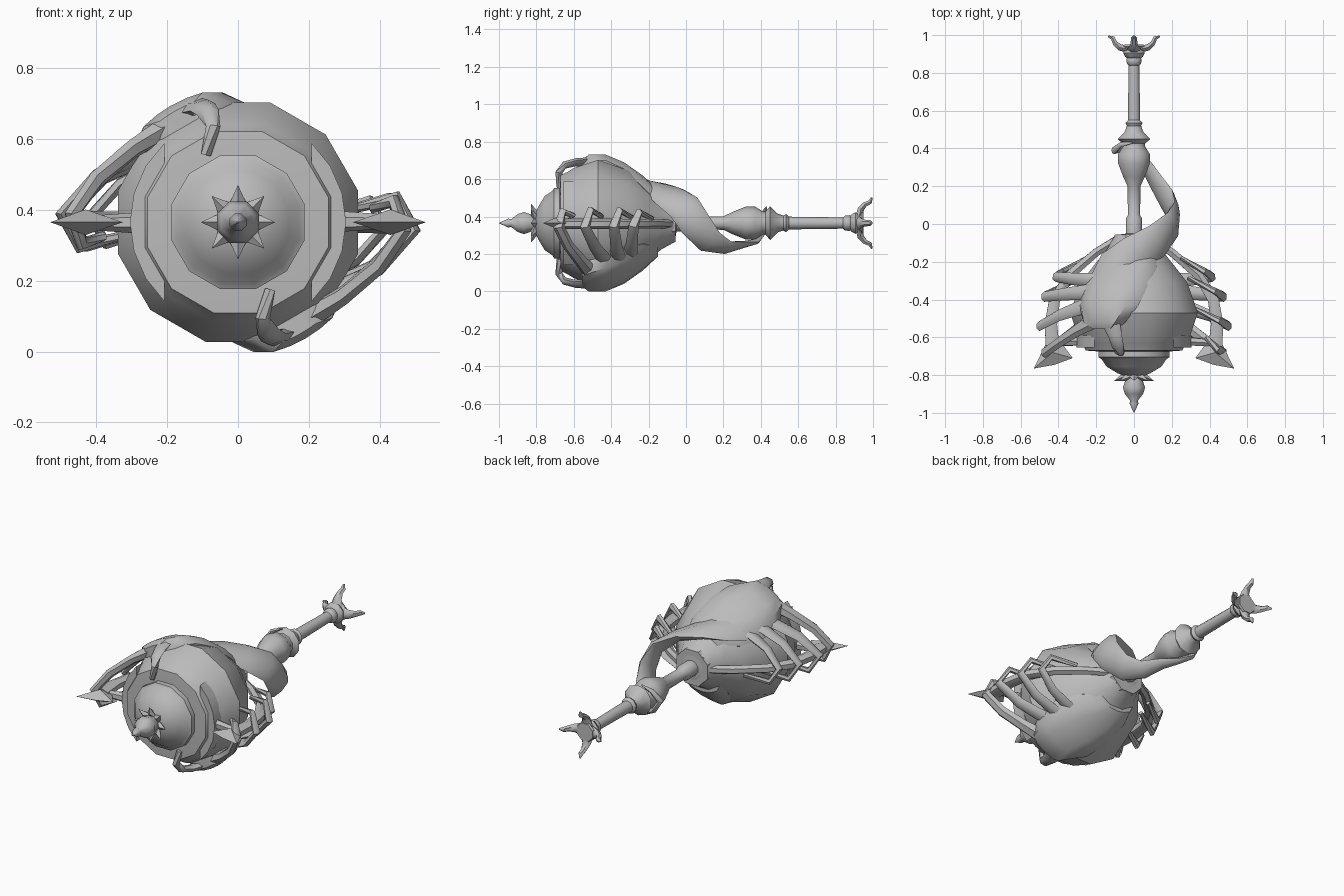
import bpy, bmesh, math
from mathutils import Vector

AXIS = 0.365  # height of the lying shaft
metal = bpy.data.materials.new("grey metal")
metal.diffuse_color = (0.5, 0.5, 0.5, 1)


def make(name, verts, faces, flip=False, angle=40):
    """Mesh object; flip turns it half round the shaft."""
    s = -1 if flip else 1
    me = bpy.data.meshes.new(name)
    me.from_pydata([(s * v[0], v[1], s * v[2] + AXIS) for v in verts], [], faces)
    bm = bmesh.new()
    bm.from_mesh(me)
    bmesh.ops.remove_doubles(bm, verts=bm.verts, dist=1e-5)
    bmesh.ops.recalc_face_normals(bm, faces=bm.faces)
    bm.to_mesh(me)
    bm.free()
    me.materials.append(metal)
    ob = bpy.data.objects.new(name, me)
    bpy.context.collection.objects.link(ob)
    bpy.ops.object.select_all(action='DESELECT')
    ob.select_set(True)
    bpy.context.view_layer.objects.active = ob
    bpy.ops.object.shade_smooth_by_angle(angle=math.radians(angle))
    return ob


def skin(rings, n):
    """Faces joining closed rings of n points, capped at both ends."""
    f = [(i * n + k, i * n + (k + 1) % n, (i + 1) * n + (k + 1) % n, (i + 1) * n + k)
         for i in range(rings - 1) for k in range(n)]
    return f + [tuple(range(n)), tuple(range((rings - 1) * n, rings * n))]


def lathe(name, profile, n=12, angle=40):
    verts = []
    for y, r in profile:
        for k in range(n):
            a = 2 * math.pi * (k + 0.5) / n
            verts.append((r * math.cos(a), y, r * math.sin(a)))
    return make(name, verts, skin(len(profile), n), angle=angle)


def sweep(name, path, flip=False, n=6):
    """Flattened tube along (x, y, z, half width, half thickness), facing outward."""
    verts = []
    pts = [Vector(p[:3]) for p in path]
    for i, p in enumerate(pts):
        t = (pts[min(i + 1, len(pts) - 1)] - pts[max(i - 1, 0)]).normalized()
        out = Vector((p.x, 0, p.z))
        out = (out - t * out.dot(t)).normalized()
        side = t.cross(out)
        for k in range(n):
            a = 2 * math.pi * k / n
            verts.append(p + side * math.cos(a) * path[i][3] + out * math.sin(a) * path[i][4])
    return make(name, verts, skin(len(path), n), flip, 50)


# head of the mace
BALL = [(-0.67, 0.265), (-0.63, 0.285), (-0.6, 0.305), (-0.47, 0.35), (-0.31, 0.292),
        (-0.21, 0.212), (-0.13, 0.145), (-0.06, 0.105)]
lathe("head", [(-0.675, 0.19)] + BALL + [(-0.05, 0.04)], angle=34)
lathe("front_dome", [(-0.66, 0.18), (-0.675, 0.195), (-0.705, 0.195), (-0.715, 0.178),
                     (-0.755, 0.15), (-0.79, 0.09), (-0.81, 0.04)])
lathe("collar", [(-0.09, 0.115), (-0.055, 0.11), (-0.055, 0.05)], 8)

# bud and spike at the front tip
lathe("front_bud", [(-0.79, 0.045), (-0.83, 0.05), (-0.865, 0.064), (-0.9, 0.052),
                    (-0.935, 0.022), (-0.95, 0.026), (-1.0, 0.001)], 8, 60)
for i in range(8):
    a = math.pi * i / 4
    c, s = math.cos(a), math.sin(a)
    def petal(r, side, y):
        return (r * c - side * s, y, r * s + side * c)
    make("petal", [petal(0.03, -0.035, -0.80), petal(0.03, 0.035, -0.80),
                   petal(0.105, 0, -0.83), petal(0.06, 0, -0.79), petal(0.06, 0, -0.83)],
         [(0, 4, 2), (4, 1, 2), (0, 2, 3), (3, 2, 1), (0, 3, 1), (0, 1, 4)], angle=10)

# shaft with the knob and end cap
lathe("shaft", [(-0.06, 0.045), (0.03, 0.045), (0.045, 0.034), (0.2, 0.036), (0.25, 0.06),
                (0.32, 0.088), (0.37, 0.088), (0.41, 0.062), (0.425, 0.062), (0.45, 0.09),
                (0.49, 0.05), (0.52, 0.04), (0.535, 0.048), (0.55, 0.034), (0.84, 0.03),
                (0.85, 0.04), (0.875, 0.042), (0.885, 0.035)], 10)
lathe("end_cap", [(0.875, 0.035), (0.885, 0.05), (0.905, 0.062), (0.925, 0.05),
                  (0.94, 0.06), (0.95, 0.055)], 8)
for i in range(4):
    c, s = round(math.cos(i * math.pi / 2)), round(math.sin(i * math.pi / 2))
    claw = [(0.03, 0.925, 0.04, 0.022), (0.075, 0.935, 0.026, 0.02), (0.1, 0.957, 0.018, 0.015),
            (0.113, 0.985, 0.016, 0.013), (0.137, 0.994, 0.005, 0.005)]
    sweep("end_claw", [(r * c, y, r * s, w, t) for r, y, w, t in claw])


def radius(y):
    for (y0, r0), (y1, r1) in zip(BALL, BALL[1:]):
        if y <= y1:
            return r0 + (r1 - r0) * (y - y0) / (y1 - y0)
    return BALL[-1][1]


# body shell clinging to the head: (y, start angle, end angle, thickness), top toward -x
SHELL = [(-0.555, 16, 42, 0.045), (-0.52, 8, 52, 0.052), (-0.43, -4, 60, 0.038),
         (-0.33, -14, 64, 0.03), (-0.23, -32, 60, 0.03), (-0.15, -48, 40, 0.022)]
COLS = 7
for flip in (False, True):
    verts, faces = [], []
    for lift in (0.0, 1.0):
        for y, a0, a1, thick in SHELL:
            for k in range(COLS):
                u = k / (COLS - 1)
                a = math.radians(a0 + (a1 - a0) * u)
                bulge = 1 if 0 < k < COLS - 1 else 0.15
                r = radius(y) - 0.025 + lift * (0.02 + thick * bulge)
                verts.append((-r * math.sin(a), y, r * math.cos(a)))
    rows, half = len(SHELL), len(SHELL) * COLS
    for i in range(rows - 1):
        for k in range(COLS - 1):
            q = [i * COLS + k, i * COLS + k + 1, (i + 1) * COLS + k + 1, (i + 1) * COLS + k]
            faces += [q, [v + half for v in q]]
    rim = ([k for k in range(COLS)] + [i * COLS + COLS - 1 for i in range(1, rows)]
           + [(rows - 1) * COLS + k for k in range(COLS - 2, -1, -1)]
           + [i * COLS for i in range(rows - 2, 0, -1)])
    for a, b in zip(rim, rim[1:] + rim[:1]):
        faces.append([a, b, b + half, a + half])
    make("body_shell", verts, faces, flip, 45)

    # hooked foreleg over the front rim
    sweep("foreleg", [(-0.13, -0.5, 0.325, 0.055, 0.022), (-0.1, -0.59, 0.325, 0.038, 0.02),
                      (-0.085, -0.65, 0.31, 0.032, 0.02), (-0.07, -0.68, 0.27, 0.022, 0.02),
                      (-0.09, -0.675, 0.19, 0.017, 0.016)], flip)
    # wing arm reaching from the shell to the blade tip
    sweep("wing_arm", [(-0.2, -0.5, 0.27, 0.05, 0.035), (-0.3, -0.56, 0.205, 0.036, 0.026),
                       (-0.4, -0.63, 0.12, 0.03, 0.024), (-0.47, -0.68, 0.02, 0.03, 0.022),
                       (-0.44, -0.66, -0.06, 0.022, 0.02), (-0.38, -0.6, -0.04, 0.014, 0.014)], flip)
    # wing ribs curling over the long bar
    for y, tip, k in ((-0.43, -0.54, 1.0), (-0.36, -0.385, 0.95), (-0.3, -0.28, 0.83)):
        sweep("wing_rib", [(-0.25 * k, y, 0.2 * k, 0.042, 0.022),
                           (-0.4 * k, y * 0.5 + tip * 0.5, 0.13 * k, 0.032, 0.018),
                           (-0.5 * k, tip, 0.02 * k, 0.027, 0.018),
                           (-0.45 * k, tip + 0.03, -0.07 * k, 0.021, 0.016),
                           (-0.3 * k, tip + 0.1, -0.03 * k, 0.012, 0.012)], flip)
    # long side bar beside the head
    sweep("side_bar", [(-0.08, -0.075, 0.004, 0.024, 0.022), (-0.2, -0.15, 0.004, 0.024, 0.024),
                       (-0.34, -0.27, 0.004, 0.026, 0.028), (-0.42, -0.4, 0.004, 0.028, 0.034),
                       (-0.44, -0.53, 0.004, 0.028, 0.038), (-0.43, -0.66, 0.004, 0.028, 0.042)], flip)
    # pointed blade on the bar's end
    make("side_blade", [(-0.53, -0.765, 0), (-0.47, -0.64, 0), (-0.39, -0.62, 0), (-0.325, -0.71, 0),
                        (-0.42, -0.745, 0), (-0.43, -0.68, 0.036), (-0.43, -0.68, -0.036)],
         [(i, (i + 1) % 5, c) for i in range(5) for c in (5, 6)], flip, 20)
    # rounded side lug with its strut
    arc = [(0.305 * math.cos(a), 0.305 * math.sin(a))
           for a in (math.radians(-47 + 94 * i / 6) for i in range(7))]
    make("side_lug", [(x, y, z) for y in (-0.655, -0.59) for x, z in arc], skin(2, 7), flip, 30)
    sweep("lug_strut", [(0.28, -0.62, 0.002, 0.03, 0.025), (0.42, -0.63, 0.002, 0.02, 0.02)], flip)

# tail band winding from the shell down round the shaft
sweep("tail", [(-0.17, -0.32, 0.19, 0.09, 0.03), (-0.1, -0.235, 0.2, 0.11, 0.035),
               (0.0, -0.16, 0.185, 0.1, 0.034),
               (0.12, -0.09, 0.145, 0.095, 0.032), (0.2, -0.01, 0.085, 0.09, 0.03),
               (0.215, 0.05, -0.005, 0.085, 0.028), (0.175, 0.13, -0.1, 0.075, 0.026),
               (0.12, 0.22, -0.132, 0.052, 0.02), (0.065, 0.31, -0.115, 0.035, 0.016),
               (0.0, 0.37, -0.1, 0.026, 0.015), (-0.07, 0.4, -0.06, 0.022, 0.015),
               (-0.105, 0.39, 0.0, 0.02, 0.015), (-0.07, 0.42, 0.06, 0.014, 0.012),
               (-0.01, 0.43, 0.085, 0.004, 0.004)], n=8)
